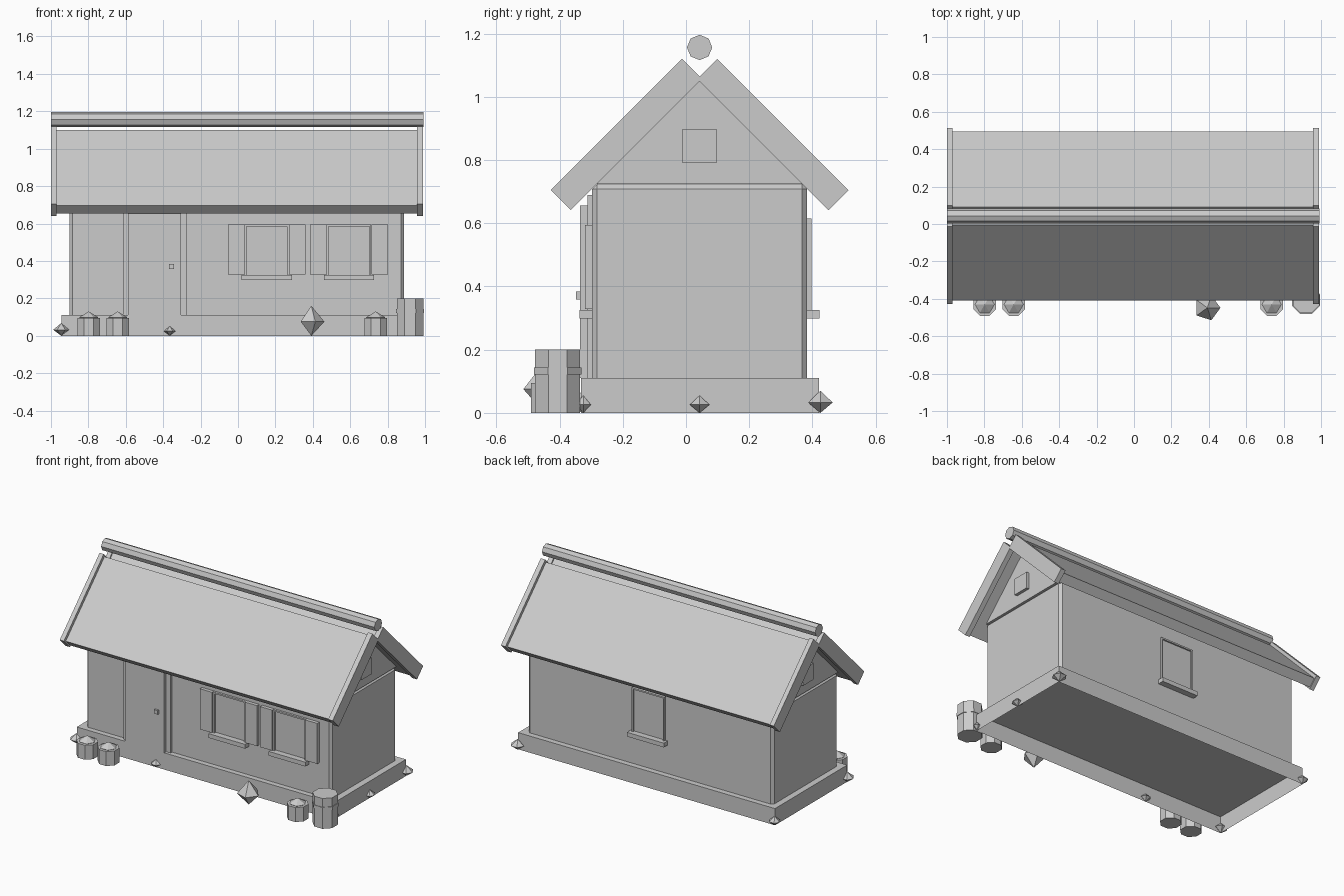
import bpy, bmesh, math
from mathutils import Vector, Matrix

cube = bpy.data.objects.get("Cube")
if cube:
    bpy.data.objects.remove(cube, do_unlink=True)

# One plain grey for everything
TONE = (0.6, 0.6, 0.6, 1)
grey = bpy.data.materials.new("plain_grey")
grey.use_nodes = True
grey.diffuse_color = TONE
grey.node_tree.nodes["Principled BSDF"].inputs["Base Color"].default_value = TONE

MID_Y = 0.043          # ridge line of the house
FRONT, BACK = -0.297, 0.383
LEFT, RIGHT = 0.887, -0.902


def finish(name, bm):
    bmesh.ops.recalc_face_normals(bm, faces=bm.faces)
    mesh = bpy.data.meshes.new(name)
    bm.to_mesh(mesh)
    bm.free()
    mesh.materials.append(grey)
    obj = bpy.data.objects.new(name, mesh)
    bpy.context.collection.objects.link(obj)
    return obj


def box_mesh(x, y, z):
    bm = bmesh.new()
    bmesh.ops.create_cube(bm, size=1)
    for v in bm.verts:
        v.co = Vector(r[0] if c < 0 else r[1] for c, r in zip(v.co, (x, y, z)))
    return bm


def box(name, x, y, z):
    return finish(name, box_mesh(x, y, z))


def prism(name, profile, x0, x1):
    """Extrude a (y, z) profile along x."""
    bm = bmesh.new()
    face = bm.faces.new([bm.verts.new((x0, y, z)) for y, z in profile])
    out = bmesh.ops.extrude_face_region(bm, geom=[face])
    moved = [g for g in out["geom"] if isinstance(g, bmesh.types.BMVert)]
    bmesh.ops.translate(bm, verts=moved, vec=(x1 - x0, 0, 0))
    return finish(name, bm)


def drum(name, x, y, z0, z1, radius, sides=8):
    bm = bmesh.new()
    spot = Matrix.Translation((x, y, (z0 + z1) / 2)) @ Matrix.Rotation(math.pi / sides, 4, 'Z')
    bmesh.ops.create_cone(bm, cap_ends=True, segments=sides, radius1=radius,
                          radius2=radius, depth=z1 - z0, matrix=spot)
    return finish(name, bm)


def gem(name, x, y, z0, z1, radius, sides=6, waist=0.47):
    """Pointed stone: two pyramids sharing one ring."""
    bm = bmesh.new()
    ring = [bm.verts.new((x + radius * math.cos(math.tau * i / sides),
                          y + radius * math.sin(math.tau * i / sides),
                          z0 + (z1 - z0) * waist)) for i in range(sides)]
    for tip in (bm.verts.new((x, y, z0)), bm.verts.new((x, y, z1))):
        for i in range(sides):
            bm.faces.new((ring[i - 1], ring[i], tip))
    return finish(name, bm)


# Foundation, open underneath
bm = box_mesh((-0.943, 0.93), (-0.332, 0.42), (0, 0.11))
bmesh.ops.delete(bm, geom=[f for f in bm.faces if f.calc_center_median().z < 0.01],
                 context='FACES_ONLY')
finish("foundation", bm)

# Walls with chamfered corners and top rim
bm = box_mesh((RIGHT, LEFT), (FRONT, BACK), (0.11, 0.724))
edges = [e for e in bm.edges if max(v.co.z for v in e.verts) > 0.2]
bmesh.ops.bevel(bm, geom=edges, offset=0.016, segments=1, affect='EDGES')
finish("walls", bm)

# Gable block and its vents
prism("gable", [(MID_Y - 0.339, 0.724), (MID_Y + 0.339, 0.724), (MID_Y, 1.063)], RIGHT, LEFT)
for side, x in (("left", LEFT), ("right", RIGHT)):
    box("vent_" + side, (x - 0.02, x + 0.02), (MID_Y - 0.054, MID_Y + 0.054), (0.79, 0.898))


# Roof slopes: h is the distance from the ridge line
def slope(name, sign, inset_along, inset_in, thick, x0, x1):
    k = math.sqrt(0.5)
    eave = Vector((0.471, 0.705)) + k * (inset_in * Vector((-1, -1)) + inset_along * Vector((-1, 1)))
    peak = Vector((0.056, 1.12)) + k * (inset_in * Vector((-1, -1)) + inset_along * Vector((1, -1)))
    down = Vector((-1, -1)) * k * thick
    corners = (eave, peak, peak + down, eave + down)
    prism(name, [(MID_Y + sign * h, z) for h, z in corners], x0, x1)


for side, sign in (("front", -1), ("back", 1)):
    slope("roof_" + side, sign, 0.008, 0.02, 0.06, -0.974, 0.959)
    slope("barge_board_right_" + side, sign, 0, 0, 0.09, -1, -0.97)
    slope("barge_board_left_" + side, sign, 0, 0, 0.09, 0.957, 0.99)

# Ridge pole
pole = [(MID_Y + 0.04 * math.cos(math.tau * i / 8), 1.156 + 0.04 * math.sin(math.tau * i / 8))
        for i in range(8)]
prism("ridge_pole", pole, -1, 0.992)

# Door with frame and knob
box("door", (-0.588, -0.305), (-0.335, -0.28), (0.11, 0.656))
box("door_jamb_right", (-0.615, -0.588), (-0.312, -0.28), (0.11, 0.69))
box("door_jamb_left", (-0.305, -0.273), (-0.312, -0.28), (0.11, 0.69))
box("door_lintel", (-0.588, -0.305), (-0.312, -0.28), (0.656, 0.69))
box("door_knob", (-0.37, -0.342), (-0.348, -0.33), (0.358, 0.384))


# Windows: frame bars, pane and sill on a wall, sign gives the outward direction
def window(name, x, wall, sign, top, half):
    def layer(depth):
        return sorted((wall - sign * 0.01, wall + sign * depth))
    bar = 0.01
    box(name + "_pane", (x - half, x + half), layer(0.004), (0.33, top))
    for s in (-1, 1):
        box(name + "_frame_side", sorted((x + s * half, x + s * (half + bar))),
            layer(0.014), (0.326, top))
    box(name + "_frame_top", (x - half, x + half), layer(0.014), (top - bar, top))
    box(name + "_sill", (x - 0.134, x + 0.134), layer(0.04), (0.298, 0.326))


for label, x in (("right", 0.154), ("left", 0.593)):
    window("front_window_" + label, x, FRONT, -1, 0.595, 0.109)
    for s in (-1, 1):
        box("shutter", sorted((x + s * 0.12, x + s * 0.208)), (-0.32, -0.29), (0.328, 0.595))
window("back_window", 0, BACK, 1, 0.615, 0.109)

# Barrel with a hoop
drum("barrel", 0.92, -0.406, 0, 0.2, 0.077)
drum("barrel_hoop", 0.92, -0.406, 0.122, 0.143, 0.081)

# Pots with pointed plants
for x in (-0.798, -0.643, 0.736):
    drum("pot", x, -0.43, 0, 0.095, 0.066)
    gem("pot_plant", x, -0.43, 0.05, 0.13, 0.052, waist=0.6)

# Large pointed shrub and loose stones round the base
gem("shrub", 0.392, -0.448, 0, 0.16, 0.07, 5)
for x, y, radius, height in ((0.93, 0.425, 0.045, 0.07), (0.93, 0.043, 0.036, 0.055),
                             (0.93, -0.325, 0.028, 0.055), (-0.365, -0.33, 0.033, 0.052),
                             (-0.945, -0.33, 0.043, 0.068), (-0.94, 0.42, 0.036, 0.06)):
    gem("stone", x, y, 0, height, radius)
